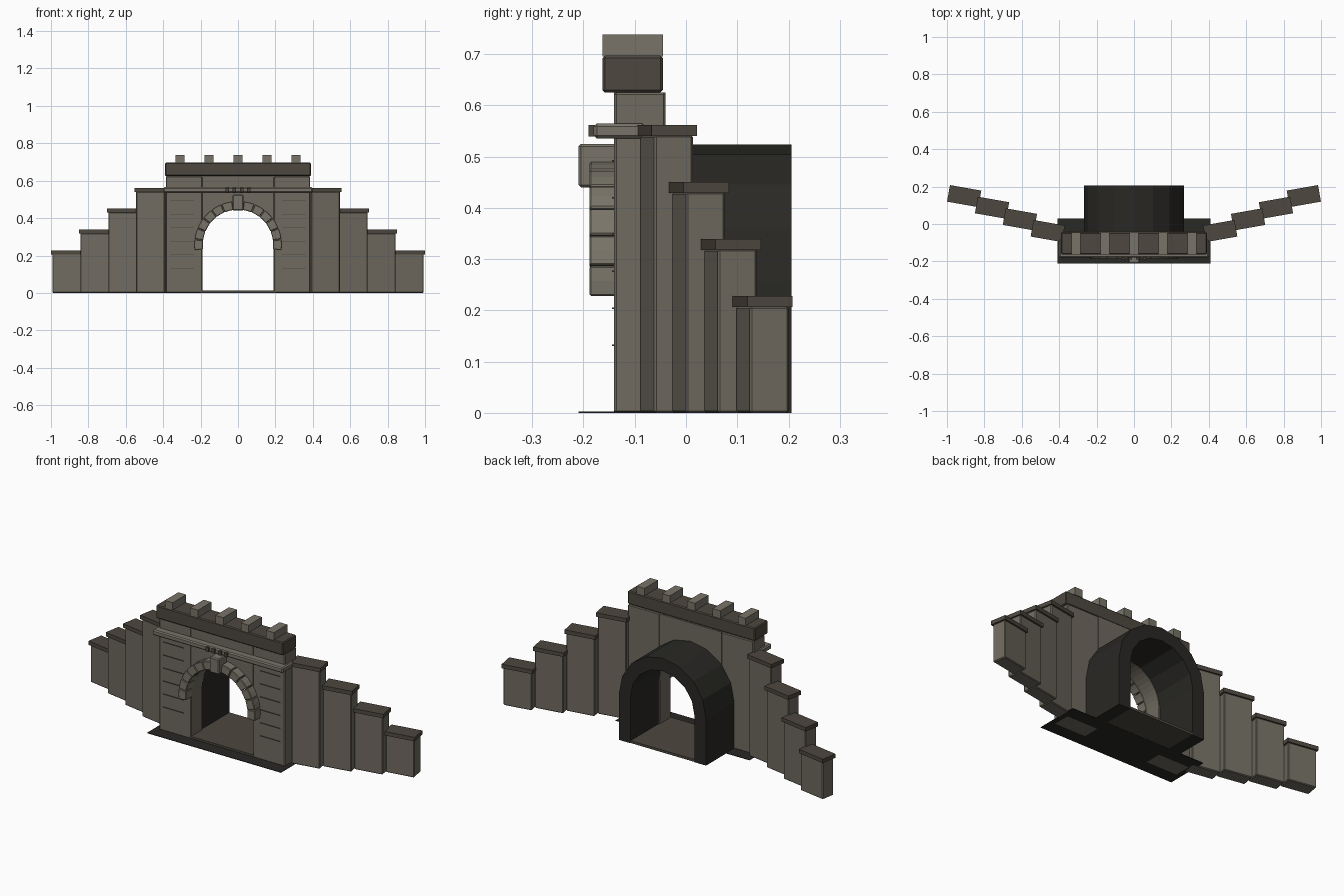
import bpy, bmesh
from math import sin, cos, pi, radians

if "Cube" in bpy.data.objects:
    bpy.data.objects.remove(bpy.data.objects["Cube"])


def material(name, rgb):
    m = bpy.data.materials.new(name)
    m.diffuse_color = (*rgb, 1)
    m.use_nodes = True
    m.node_tree.nodes["Principled BSDF"].inputs["Base Color"].default_value = m.diffuse_color
    return m


STONE = material("stone", (0.16, 0.145, 0.115))
LIGHT = material("trim_stone", (0.19, 0.175, 0.14))
DARK = material("coping_stone", (0.075, 0.065, 0.05))
SOOT = material("sooty_lining", (0.022, 0.021, 0.018))
SPRING, R = 0.257, 0.19     # arch springing height and opening radius


def finish(bm, name, mat, bevel=0):
    bmesh.ops.recalc_face_normals(bm, faces=bm.faces)
    me = bpy.data.meshes.new(name)
    bm.to_mesh(me)
    bm.free()
    me.materials.append(mat)
    ob = bpy.data.objects.new(name, me)
    bpy.context.collection.objects.link(ob)
    if bevel:
        mod = ob.modifiers.new("bevel", 'BEVEL')
        mod.width, mod.segments = bevel, 1
    return ob


def box(name, x, y, z, mat, bevel=0):
    bm = bmesh.new()
    bmesh.ops.create_cube(bm, size=1)
    for v in bm.verts:
        v.co = [(a + b) / 2 + c * (b - a) for (a, b), c in zip((x, y, z), v.co)]
    return finish(bm, name, mat, bevel)


def strip(name, inner, outer, y, mat, bevel=0):
    """Solid between two matching x,z outlines, extruded from y[0] to y[1]."""
    bm = bmesh.new()
    rings = [[bm.verts.new((a[0], yy, a[1])) for a in line]
             for line in (inner, outer) for yy in y]
    i0, i1, o0, o1 = rings
    for k in range(len(inner) - 1):
        for p, q in ((i0, o0), (o0, o1), (o1, i1), (i1, i0)):
            bm.faces.new((p[k], p[k + 1], q[k + 1], q[k]))
    for k in (0, -1):
        bm.faces.new((i0[k], o0[k], o1[k], i1[k]))
    return finish(bm, name, mat, bevel)


def arc(r, a0, a1, n):
    return [(r * cos(a0 + (a1 - a0) * k / n), SPRING + r * sin(a0 + (a1 - a0) * k / n))
            for k in range(n + 1)]


# Portal wall: two piers and the spandrel over the arch
for s, side in ((-1, "left"), (1, "right")):
    x = sorted((s * 0.19, s * 0.385))
    box(f"{side}_pier", x, (-0.14, -0.04), (0, 0.625), STONE, 0.004)
    # Shallow course lines on the pier face
    for k in range(6):
        z = 0.132 + 0.072 * k
        box(f"{side}_course_line_{k + 1}", sorted((s * 0.235, s * 0.36)),
            (-0.144, -0.138), (z - 0.0015, z + 0.0015), DARK)
arch = arc(R, 0, pi, 24)
strip("spandrel", arch, [(px, 0.625) for px, _ in arch], (-0.14, -0.04), STONE)

# Voussoirs and keystone
for k in range(13):
    if k != 6:
        c = radians(15 * k)
        h = radians(7.2)
        strip(f"voussoir_{k + 1}", arc(R - 0.002, c - h, c + h, 2),
              arc(0.235, c - h, c + h, 2), (-0.188, -0.13), LIGHT, 0.003)
box("keystone", (-0.029, 0.029), (-0.21, -0.12), (0.44, 0.525), LIGHT, 0.005)

# Cornice, parapet and merlons
box("cornice", (-0.4, 0.4), (-0.18, -0.08), (0.535, 0.565), LIGHT, 0.006)
for k, x in enumerate((-0.057, -0.02, 0.02, 0.057)):
    box(f"cornice_stud_{k + 1}", (x - 0.009, x + 0.009), (-0.19, -0.178),
        (0.539, 0.562), DARK)
box("parapet", (-0.39, 0.39), (-0.163, -0.045), (0.625, 0.697), DARK, 0.005)
for k in range(5):
    x = 0.155 * (k - 2)
    box(f"merlon_{k + 1}", (x - 0.024, x + 0.024), (-0.163, -0.045),
        (0.695, 0.738), LIGHT)

# Tunnel barrel behind the portal, track bed and apron
lines = [[(r, 0)] + arc(r, 0, pi, 8) + [(-r, 0)] for r in (0.196, 0.267)]
strip("tunnel_barrel", *lines, (-0.04, 0.206), SOOT)
box("tunnel_floor", (-0.2, 0.2), (-0.14, 0.205), (0.001, 0.014), DARK)
box("apron", (-0.41, 0.41), (-0.21, 0.03), (0, 0.003), SOOT)

# Stepped wing walls with coping, swept back on both sides
for s, side in ((-1, "left"), (1, "right")):
    for k in range(4):
        top = 0.562 - 0.1113 * k
        for part, l, w, z, mat, bev in (
                ("wing_wall", 0.157, 0.077, (0, top - 0.02), STONE, 0.004),
                ("wing_coping", 0.17, 0.09, (top - 0.022, top), DARK, 0)):
            ob = box(f"{side}_{part}_{k + 1}", (-l / 2, l / 2), (-w / 2, w / 2), z, mat, bev)
            ob.location = (s * (0.461 + 0.149 * k), -0.0375 + 0.0622 * k, 0)
            ob.rotation_euler.z = s * radians(10)
